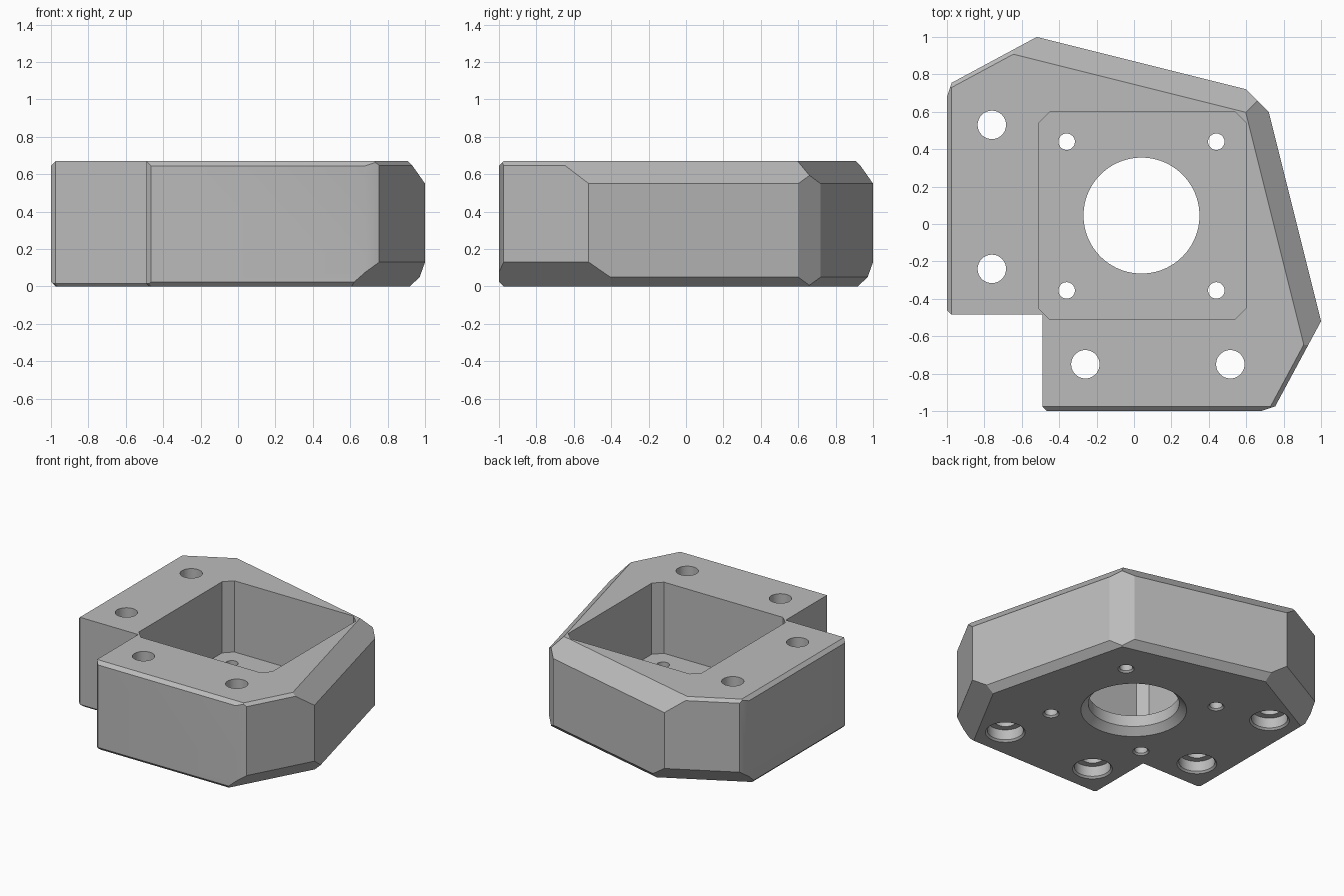
import bpy, bmesh, math
from mathutils import Vector

if "Cube" in bpy.data.objects:
    bpy.data.objects.remove(bpy.data.objects["Cube"], do_unlink=True)

HEIGHT = 0.67

grey = bpy.data.materials.new("plain_grey")
grey.use_nodes = True
colour = (0.5, 0.5, 0.5, 1)
grey.diffuse_color = colour
grey.node_tree.nodes["Principled BSDF"].inputs["Base Color"].default_value = colour


def make_object(name, bm):
    bmesh.ops.recalc_face_normals(bm, faces=bm.faces)
    mesh = bpy.data.meshes.new(name)
    bm.to_mesh(mesh)
    bm.free()
    mesh.materials.append(grey)
    obj = bpy.data.objects.new(name, mesh)
    bpy.context.scene.collection.objects.link(obj)
    return obj


def loft(name, loops):
    """Skin a stack of equal-sized loops and cap both ends."""
    bm = bmesh.new()
    rings = [[bm.verts.new(p) for p in loop] for loop in loops]
    n = len(rings[0])
    for low, high in zip(rings, rings[1:]):
        for i in range(n):
            j = (i + 1) % n
            bm.faces.new((low[i], low[j], high[j], high[i]))
    bm.faces.new(rings[0][::-1])
    bm.faces.new(rings[-1])
    return make_object(name, bm)


def lathe(name, centre, profile, sides=48):
    """Round cutter from (radius, height) pairs."""
    angles = [math.tau * i / sides for i in range(sides)]
    return loft(name, [[(centre[0] + r * math.cos(a), centre[1] + r * math.sin(a), z)
                        for a in angles] for r, z in profile])


def slice_off(bm, point, normal):
    geom = bm.verts[:] + bm.edges[:] + bm.faces[:]
    cut = bmesh.ops.bisect_plane(bm, geom=geom, plane_co=point, plane_no=normal,
                                 dist=1e-5, clear_outer=True)
    edges = [e for e in cut["geom_cut"] if isinstance(e, bmesh.types.BMEdge) and e.is_boundary]
    if edges:
        bmesh.ops.contextual_create(bm, geom=edges)


def cut(body, cutter):
    mod = body.modifiers.new("cut", "BOOLEAN")
    mod.operation = "DIFFERENCE"
    mod.solver = "EXACT"
    mod.object = cutter
    bpy.context.view_layer.objects.active = body
    bpy.ops.object.modifier_apply(modifier=mod.name)
    bpy.data.objects.remove(cutter, do_unlink=True)


# Faceted block: each wall has a start, an end, a top and a bottom chamfer
walls = [
    ((-1, -1), (1, -1), 0.025, 0.025),
    ((0.68, -1), (0.755, -0.975), 0, 0),
    ((0.755, -0.975), (1, -0.52), 0.022, 0.13),
    ((1, -0.52), (0.72, 0.6), 0.12, 0.05),
    ((0.72, 0.6), (0.6, 0.72), 0, 0),
]
bm = bmesh.new()
bmesh.ops.create_cube(bm, size=4)
slice_off(bm, (0, 0, 0), (0, 0, -1))
slice_off(bm, (0, 0, HEIGHT), (0, 0, 1))
for start, end, top, bottom in walls:
    out = Vector((end[1] - start[1], start[0] - end[0], 0)).normalized()
    planes = [(0, out)]
    if top:
        planes.append((HEIGHT - top, out + Vector((0, 0, 1))))
    if bottom:
        planes.append((bottom, out - Vector((0, 0, 1))))
    for z, normal in planes:
        slice_off(bm, (start[0], start[1], z), normal)
        # Mirror image across the diagonal
        slice_off(bm, (start[1], start[0], z), normal.yxz)
body = make_object("motor_mount_block", bm)

# Corner notch, with eased outer corners and a slightly flared foot
half = [(-0.49, -0.485), (-0.49, -0.975), (-0.065, -1.4)]
notch = half + [(-1.4, -1.4)] + [(y, x) for x, y in half[:0:-1]]
notch[0] = (-0.49, -0.485)
notch[-1] = (-0.975, -0.485)
notch[1] = (-0.49, -0.975)
levels = [(-0.1, 0.115), (0.015, 0), (1, 0)]
cut(body, loft("notch_cutter", [[(x + s, y + s, z) for x, y in notch] for z, s in levels]))

# Square pocket with clipped corners
FLOOR, LOW, HIGH, CLIP = 0.135, -0.51, 0.6, 0.06
pocket = [(LOW + CLIP, LOW), (HIGH - CLIP, LOW), (HIGH, LOW + CLIP), (HIGH, HIGH - CLIP),
          (HIGH - CLIP, HIGH), (LOW + CLIP, HIGH), (LOW, HIGH - CLIP), (LOW, LOW + CLIP)]
cut(body, loft("pocket_cutter", [[(x, y, z) for x, y in pocket] for z in (FLOOR, 1)]))

# Central bore, chamfered underneath
cut(body, lathe("bore_cutter", (0.04, 0.045),
                [(0.41, -0.05), (0.31, 0.05), (0.31, 0.4)], 96))

# Small screw holes in the pocket floor
for x in (-0.36, 0.44):
    for y in (-0.355, 0.44):
        cut(body, lathe("screw_cutter", (x, y),
                        [(0.07, -0.014), (0.044, 0.012), (0.044, 0.4)], 32))

# Bolt holes, counterbored underneath
for centre in ((-0.76, 0.53), (-0.76, -0.24), (-0.26, -0.75), (0.515, -0.75)):
    cut(body, lathe("bolt_cutter", centre,
                    [(0.15, -0.014), (0.123, 0.013), (0.123, 0.09), (0.076, 0.09), (0.076, 1)]))

# Smooth bores, sharp facets
bpy.ops.object.select_all(action="DESELECT")
body.select_set(True)
bpy.context.view_layer.objects.active = body
bpy.ops.object.shade_smooth_by_angle(angle=math.radians(20))
